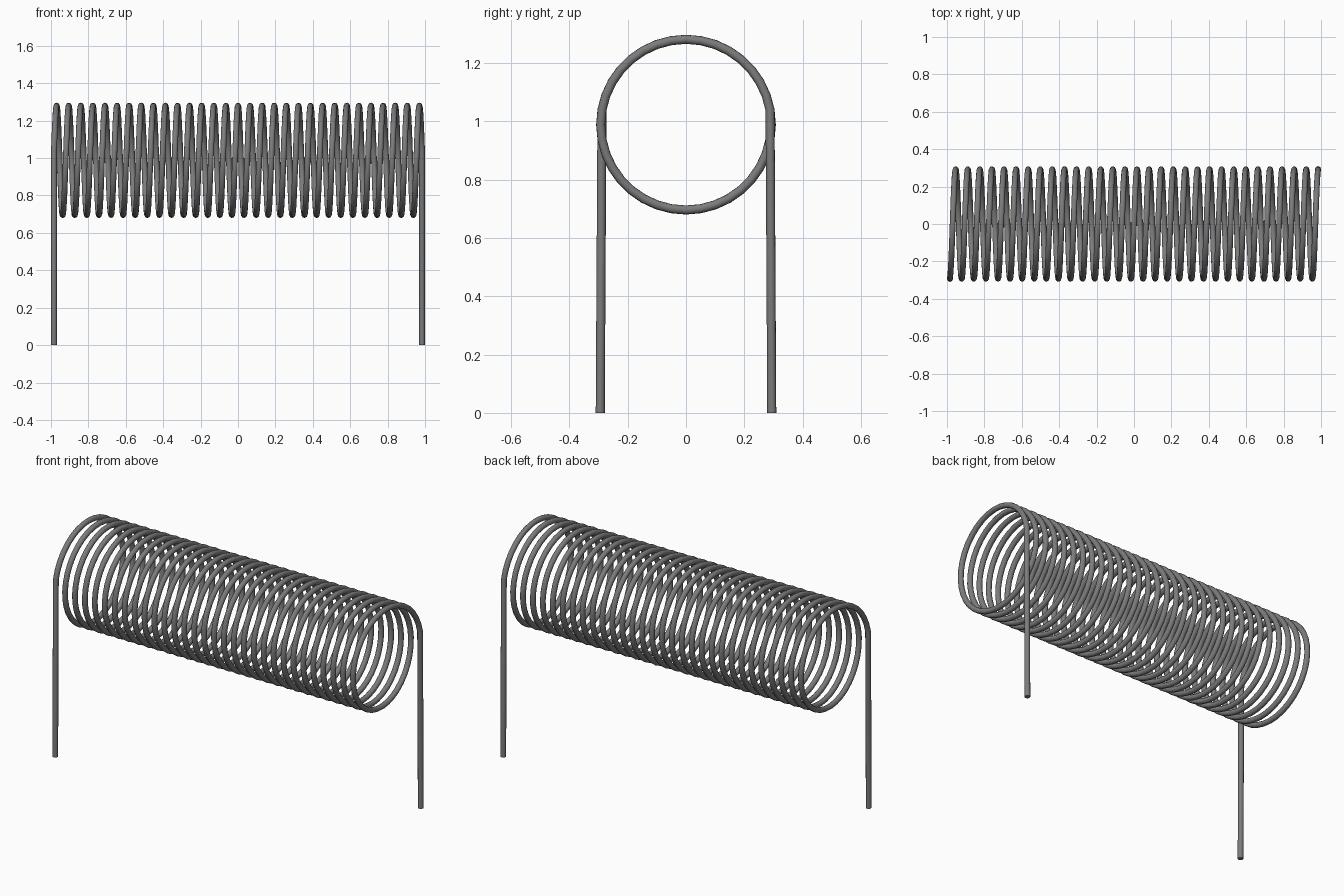
import bpy
from math import sin, cos, pi, radians

cube = bpy.data.objects.get("Cube")
if cube:
    bpy.data.objects.remove(cube, do_unlink=True)

COIL_R, WIRE_R, AXIS_Z = 0.2925, 0.0155, 0.988
HALF_LEN, LEG_Y = 0.984, 0.294
START = radians(10)                  # legs leave the coil just above its axis
TURN = 30 * 2 * pi + pi - 2 * START  # thirty and a half turns, less the leg joints
STEPS = 30 * 36 + 16

# Grey metal
steel = bpy.data.materials.new("dark steel")
grey = (0.2, 0.2, 0.2, 1)
steel.diffuse_color = grey
steel.use_nodes = True
steel.node_tree.nodes["Principled BSDF"].inputs["Base Color"].default_value = grey

# Wire path: left leg up, helix along x, other leg down
path = [(-HALF_LEN, -LEG_Y, 0)]
for i in range(STEPS + 1):
    t = i / STEPS
    a = START + TURN * t
    path.append((HALF_LEN * (2 * t - 1), -COIL_R * cos(a), AXIS_Z + COIL_R * sin(a)))
path.append((HALF_LEN, LEG_Y, 0))

# Round wire swept along the path
curve = bpy.data.curves.new("coil_spring", "CURVE")
curve.dimensions = "3D"
curve.bevel_depth = WIRE_R
curve.bevel_resolution = 4
curve.use_fill_caps = True
spline = curve.splines.new("POLY")
spline.points.add(len(path) - 1)
for point, co in zip(spline.points, path):
    point.co = (*co, 1)
curve.materials.append(steel)

spring = bpy.data.objects.new("coil_spring", curve)
bpy.context.collection.objects.link(spring)
bpy.ops.object.select_all(action="DESELECT")
spring.select_set(True)
bpy.context.view_layer.objects.active = spring
bpy.ops.object.convert(target="MESH")
bpy.ops.object.shade_smooth_by_angle(angle=radians(40))
